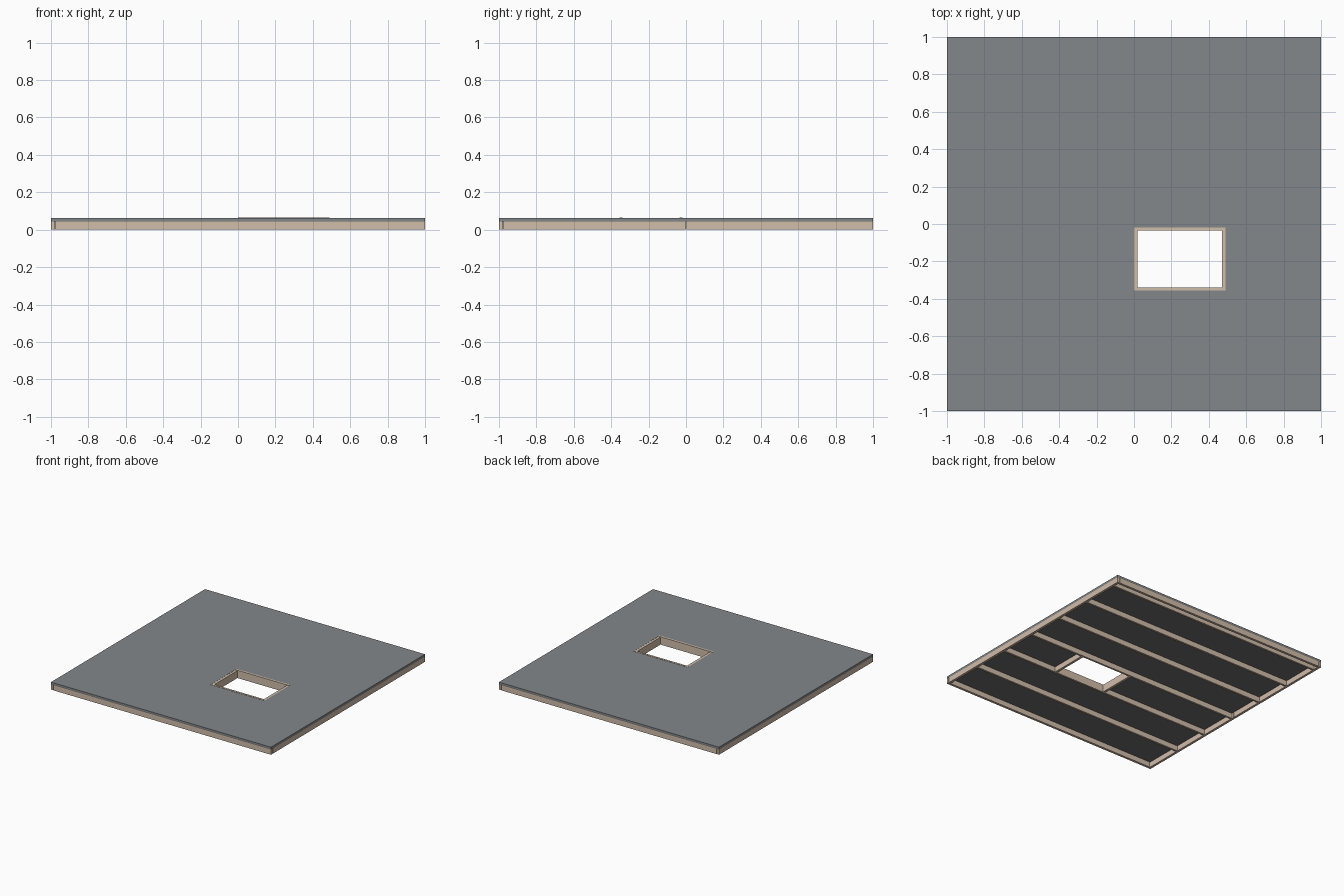
import bpy
import bmesh

if "Cube" in bpy.data.objects:
    bpy.data.objects.remove(bpy.data.objects["Cube"], do_unlink=True)


def material(name, rgb):
    mat = bpy.data.materials.new(name)
    mat.use_nodes = True
    color = (*rgb, 1)
    mat.diffuse_color = color
    mat.node_tree.nodes["Principled BSDF"].inputs["Base Color"].default_value = color
    return mat


timber = material("timber tan", (0.64, 0.51, 0.40))
roofing = material("roofing grey", (0.23, 0.245, 0.255))
lining = material("lining dark grey", (0.145, 0.155, 0.145))

THICK = 0.02      # rim and header thickness
JOIST = 0.016     # joist thickness
DEPTH = 0.043     # timber height
LAYER = 0.047     # top of the lining
TOP = 0.062
CURB = 0.064      # top of the opening frame
GAP = 0.003
SPACING = 0.32
EDGE = 1 - THICK
HOLE_X = (0.0, 0.49)
HOLE_Y = (-0.356, -0.02)


def finish(name, bm, mat):
    bmesh.ops.recalc_face_normals(bm, faces=bm.faces)
    mesh = bpy.data.meshes.new(name)
    bm.to_mesh(mesh)
    bm.free()
    mesh.materials.append(mat)
    obj = bpy.data.objects.new(name, mesh)
    bpy.context.collection.objects.link(obj)
    return obj


def board(name, xs, ys, top=DEPTH):
    bm = bmesh.new()
    bmesh.ops.create_cube(bm, size=1)
    for v in bm.verts:
        v.co = [span[0] if c < 0 else span[1] for c, span in zip(v.co, (xs, ys, (0, top)))]
    return finish(name, bm, timber)


def holed_sheet(name, z0, z1, mat):
    """Square sheet with the opening left out of a three by three grid."""
    bm = bmesh.new()
    xs, ys = (-1, *HOLE_X, 1), (-1, *HOLE_Y, 1)
    grid = [[bm.verts.new((x, y, z0)) for x in xs] for y in ys]
    for j in range(3):
        for i in range(3):
            if (i, j) != (1, 1):
                bm.faces.new((grid[j][i], grid[j][i + 1], grid[j + 1][i + 1], grid[j + 1][i]))
    raised = bmesh.ops.extrude_face_region(bm, geom=bm.faces[:], use_keep_orig=True)
    for v in raised["geom"]:
        if isinstance(v, bmesh.types.BMVert):
            v.co.z = z1
    return finish(name, bm, mat)


# Covering layers
holed_sheet("lining_sheet", DEPTH, LAYER, lining)
holed_sheet("roofing_sheet", LAYER, TOP, roofing)

# Outer frame, with each side rim made of two boards
board("front_rim", (-EDGE + GAP, 1), (-1, -EDGE))
board("back_rim", (-EDGE + GAP, EDGE - GAP), (EDGE, 1))
for side, x, front_end in (("right", -1, -1), ("left", EDGE, -EDGE + GAP)):
    board(f"{side}_rim_front", (x, x + THICK), (front_end, 0))
    board(f"{side}_rim_back", (x, x + THICK), (GAP, 1))

# Evenly spaced joists, two of which flank the opening
for k in range(1, 7):
    y = HOLE_Y[1] - JOIST + (k - 3) * SPACING
    board(f"joist_{k}", (-EDGE, EDGE), (y, y + JOIST))

# Frame of the opening, rising just above the covering
for name, y in (("front_curb", HOLE_Y[0]), ("back_curb", HOLE_Y[1] - JOIST)):
    board(name, HOLE_X, (y, y + JOIST), CURB)
for name, x in (("right_header", HOLE_X[0]), ("left_header", HOLE_X[1] - THICK)):
    board(name, (x, x + THICK), (HOLE_Y[0] + JOIST, HOLE_Y[1] - JOIST), CURB - GAP)
